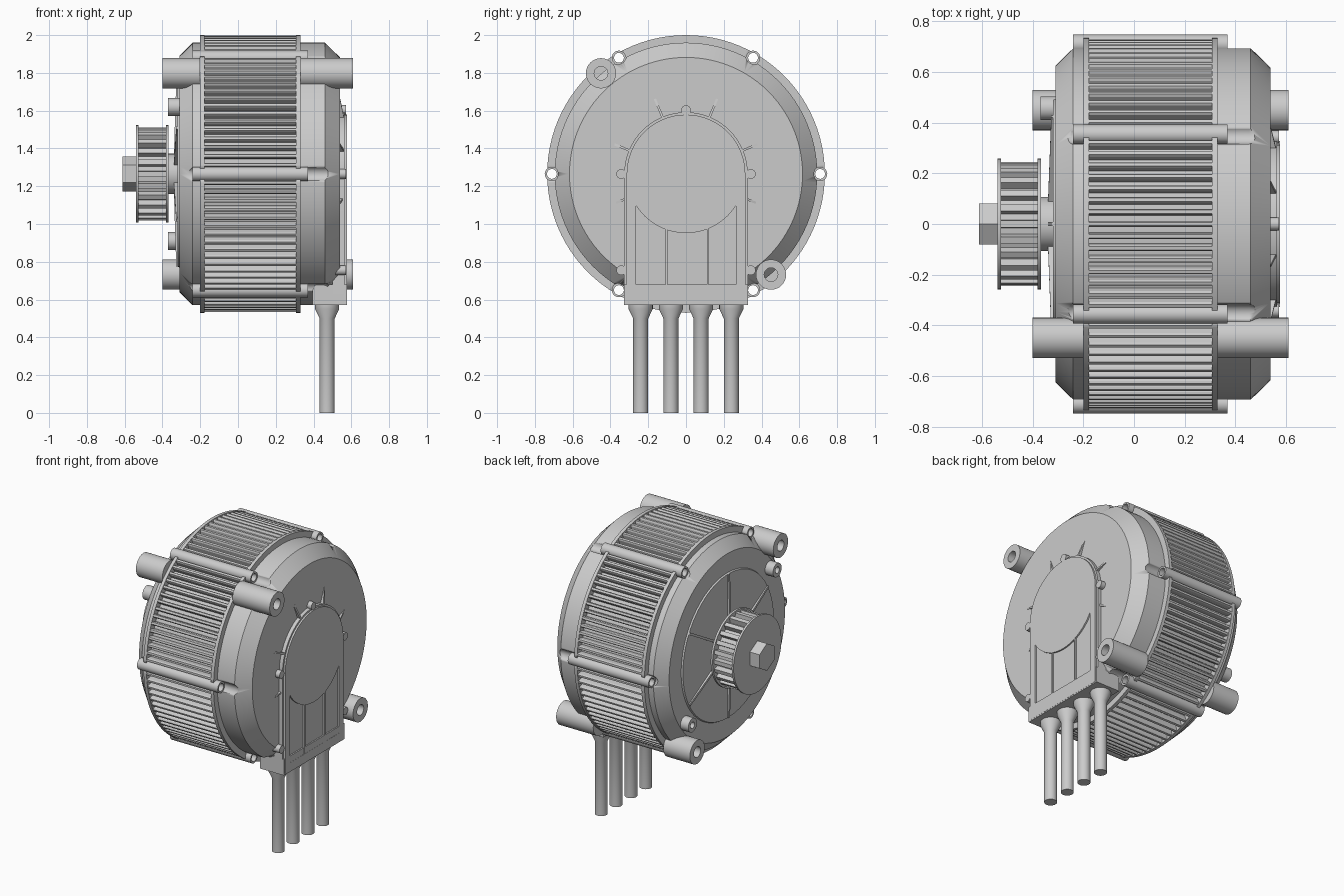
import bpy, bmesh, math
from math import sin, cos, pi, radians
from mathutils import Vector

if "Cube" in bpy.data.objects:
    bpy.data.objects.remove(bpy.data.objects["Cube"])

ZC = 1.265  # height of the motor axis


def finish(name, bm, smooth=True):
    bmesh.ops.remove_doubles(bm, verts=bm.verts, dist=1e-5)
    bmesh.ops.recalc_face_normals(bm, faces=bm.faces)
    me = bpy.data.meshes.new(name)
    bm.to_mesh(me)
    bm.free()
    ob = bpy.data.objects.new(name, me)
    bpy.context.collection.objects.link(ob)
    bpy.ops.object.select_all(action='DESELECT')
    ob.select_set(True)
    bpy.context.view_layer.objects.active = ob
    if smooth:
        bpy.ops.object.shade_smooth_by_angle(angle=radians(28))
    return ob


def lathe(bm, prof, cy=0, cz=ZC, seg=32, closed=False):
    """Revolve (x, r) points about an axis parallel to x."""
    rings = []
    for x, r in prof:
        if r < 1e-6:
            rings.append([bm.verts.new((x, cy, cz))] * seg)
        else:
            rings.append([bm.verts.new((x, cy + r * cos(2 * pi * i / seg), cz + r * sin(2 * pi * i / seg)))
                          for i in range(seg)])
    pairs = list(zip(rings, rings[1:]))
    if closed:
        pairs.append((rings[-1], rings[0]))
    for a, b in pairs:
        for i in range(seg):
            j = (i + 1) % seg
            vs = list(dict.fromkeys((a[i], a[j], b[j], b[i])))
            if len(vs) > 2:
                bm.faces.new(vs)


def turned(name, prof, **kw):
    bm = bmesh.new()
    lathe(bm, prof, **kw)
    return finish(name, bm)


def prism(bm, pts, x0, x1):
    """Extrude a (y, z) outline along x."""
    a = [bm.verts.new((x0, y, z)) for y, z in pts]
    b = [bm.verts.new((x1, y, z)) for y, z in pts]
    n = len(pts)
    bm.faces.new(a)
    bm.faces.new(b)
    for i in range(n):
        bm.faces.new((a[i], a[(i + 1) % n], b[(i + 1) % n], b[i]))


def polar(r, a):
    return r * cos(a), ZC + r * sin(a)


def wedge(bm, deg, r0, r1, xb, h0, h1, w):
    """Thin radial rib whose height falls from h0 to h1."""
    a = radians(deg)
    t = Vector((0, -sin(a), cos(a))) * w / 2
    sides = []
    for s in (-1, 1):
        sides.append([bm.verts.new(Vector((x, *polar(r, a))) + t * s)
                      for r, x in ((r0, xb), (r0, xb + h0), (r1, xb + h1), (r1, xb))])
    a, b = sides
    bm.faces.new(a)
    bm.faces.new(b)
    for i in range(4):
        j = (i + 1) % 4
        bm.faces.new((a[i], a[j], b[j], b[i]))


def cut(ob, cutter):
    m = ob.modifiers.new("cut", 'BOOLEAN')
    m.operation, m.object, m.solver = 'DIFFERENCE', cutter, 'EXACT'
    bpy.context.view_layer.objects.active = ob
    bpy.ops.object.modifier_apply(modifier=m.name)
    bpy.data.objects.remove(cutter)


BOLTS = [polar(0.71, radians(60 * k)) for k in range(6)]

# Housing: both end bells, flanges and the core behind the fins
housing = turned("housing", [
    (-0.31, 0), (-0.31, 0.625), (-0.24, 0.695), (-0.2, 0.695), (-0.2, 0.735), (-0.178, 0.735),
    (-0.178, 0.69), (0.308, 0.69), (0.308, 0.735), (0.33, 0.735), (0.33, 0.695), (0.46, 0.695),
    (0.54, 0.617), (0.54, 0)], seg=96)
bm = bmesh.new()
for y, z in BOLTS:
    lathe(bm, [(-0.285, 0), (-0.279, 0.02), (-0.265, 0.034), (-0.245, 0.039), (-0.201, 0.039),
               (-0.201, 0.026), (0.331, 0.026), (0.331, 0.039), (0.455, 0.039), (0.475, 0.034),
               (0.489, 0.02), (0.495, 0)], cy=y, cz=z, seg=24)
cut(housing, finish("bolt_cutter", bm))

# Bolt sleeves along the rim
bm = bmesh.new()
for y, z in BOLTS:
    lathe(bm, [(-0.24, 0.026), (-0.24, 0.038), (0.37, 0.038), (0.37, 0.026)],
          cy=y, cz=z, seg=24, closed=True)
finish("bolt_sleeves", bm)

# Cooling fins, leaving room for the sleeves
bm = bmesh.new()
N = 96
for i in range(N):
    if i % 16 == 0:
        continue
    a = 2 * pi * i / N
    prism(bm, [polar(r, a + s) for r, s in ((0.685, -0.018), (0.722, -0.016), (0.732, -0.009),
                                            (0.732, 0.009), (0.722, 0.016), (0.685, 0.018))],
          -0.18, 0.31)
finish("cooling_fins", bm, False)

# Mounting posts with blind holes, and the small bosses beside them
bm = bmesh.new()
for s in (-1, 1):
    y, z = 0.45 * s, ZC - 0.533 * s
    for base, end, d in ((-0.2, -0.4, 0.15), (0.33, 0.61, -0.2)):
        lathe(bm, [(base, 0), (base, 0.08), (end, 0.08), (end, 0.036), (end + d, 0.036), (end + d, 0)],
              cy=y, cz=z)
finish("mounting_posts", bm)
bm = bmesh.new()
for s in (-1, 1):
    lathe(bm, [(-0.25, 0), (-0.25, 0.047), (-0.37, 0.047), (-0.37, 0.022), (-0.32, 0.022), (-0.32, 0)],
          cy=0.457 * s, cz=ZC - 0.355 * s, seg=24)
finish("small_bosses", bm)

# Drive side: raised disc, spokes, hub
turned("drive_disc", [(-0.3, 0), (-0.3, 0.5), (-0.32, 0.49), (-0.32, 0)], seg=96)
bm = bmesh.new()
for k in range(6):
    wedge(bm, 30 + 60 * k, 0.09, 0.49, -0.315, -0.025, -0.012, 0.016)
finish("drive_spokes", bm, False)
turned("shaft_hub", [(-0.31, 0), (-0.31, 0.107), (-0.37, 0.107), (-0.37, 0)], seg=48)

# Toothed pulley with two flanges and a hex nut
bm = bmesh.new()
T = 24
prism(bm, [polar(r, 2 * pi * (i + s) / T) for i in range(T)
           for r, s in ((0.21, -0.27), (0.246, -0.21), (0.246, 0.21), (0.21, 0.27))], -0.53, -0.375)
finish("pulley_teeth", bm, False)
for name, x0, x1 in (("pulley_outer_flange", -0.54, -0.526), ("pulley_inner_flange", -0.382, -0.367)):
    turned(name, [(x0, 0), (x0, 0.258), (x1, 0.258), (x1, 0)], seg=64)
bm = bmesh.new()
prism(bm, [polar(0.093, radians(30 + 60 * k)) for k in range(6)], -0.612, -0.535)
finish("shaft_nut", bm, False)


# Terminal cover: arched plate with a stepped rim
def arch(r, bottom):
    return [(r, bottom)] + [polar(r, pi * i / 32) for i in range(33)] + [(-r, bottom)]


bm = bmesh.new()
prism(bm, arch(0.327, 0.572), 0.5, 0.565)
finish("terminal_cover_rim", bm)
bm = bmesh.new()
prism(bm, arch(0.314, 0.58), 0.53, 0.577)
plate = finish("terminal_cover_plate", bm)

# Three shallow windows under the round part of the cover
bm = bmesh.new()
for y0, y1 in ((-0.265, -0.108), (-0.098, 0.11), (0.12, 0.265)):
    top = [(y1 + (y0 - y1) * i / 10) for i in range(11)]
    prism(bm, [(y0, 0.635), (y1, 0.635)] + [(y, ZC - math.sqrt(0.313 ** 2 - y * y)) for y in top],
          0.567, 0.6)
cut(plate, finish("window_cutter", bm, False))

# Cover lugs and triangular gussets
bm = bmesh.new()
for y, z in ((-0.343, ZC), (0.343, ZC), (0, 1.603), (-0.343, 0.755), (0.343, 0.755)):
    lathe(bm, [(0.5, 0), (0.5, 0.026), (0.572, 0.026), (0.572, 0)], cy=y, cz=z, seg=20)
finish("cover_lugs", bm)
bm = bmesh.new()
for deg, r1 in ((67.5, 0.43), (112.5, 0.43), (22.5, 0.41), (157.5, 0.41), (-22.5, 0.4), (202.5, 0.4)):
    wedge(bm, deg, 0.31, r1, 0.53, 0.034, 0.011, 0.012)
finish("cover_gussets", bm, False)

# Terminal block with softened edges
bm = bmesh.new()
prism(bm, [(-0.327, 0.572), (0.327, 0.572), (0.327, 0.68), (-0.327, 0.68)], 0.395, 0.576)
bmesh.ops.bevel(bm, geom=[e for e in bm.edges if all(v.co.z > 0.6 and v.co.x < 0.5 for v in e.verts)],
                offset=0.03, segments=4, affect='EDGES', profile=0.5)
finish("terminal_block", bm)

# Four cables with flared glands, turned about z
for n, y in enumerate((-0.24, -0.08, 0.08, 0.24)):
    bm = bmesh.new()
    lathe(bm, [(0, 0), (0, 0.04), (0.5, 0.04), (0.55, 0.064), (0.58, 0.064), (0.58, 0)], cy=0, cz=0)
    for v in bm.verts:
        v.co = Vector((0.472 + v.co.y, y + v.co.z, v.co.x))
    finish(f"cable_{n + 1}", bm)
